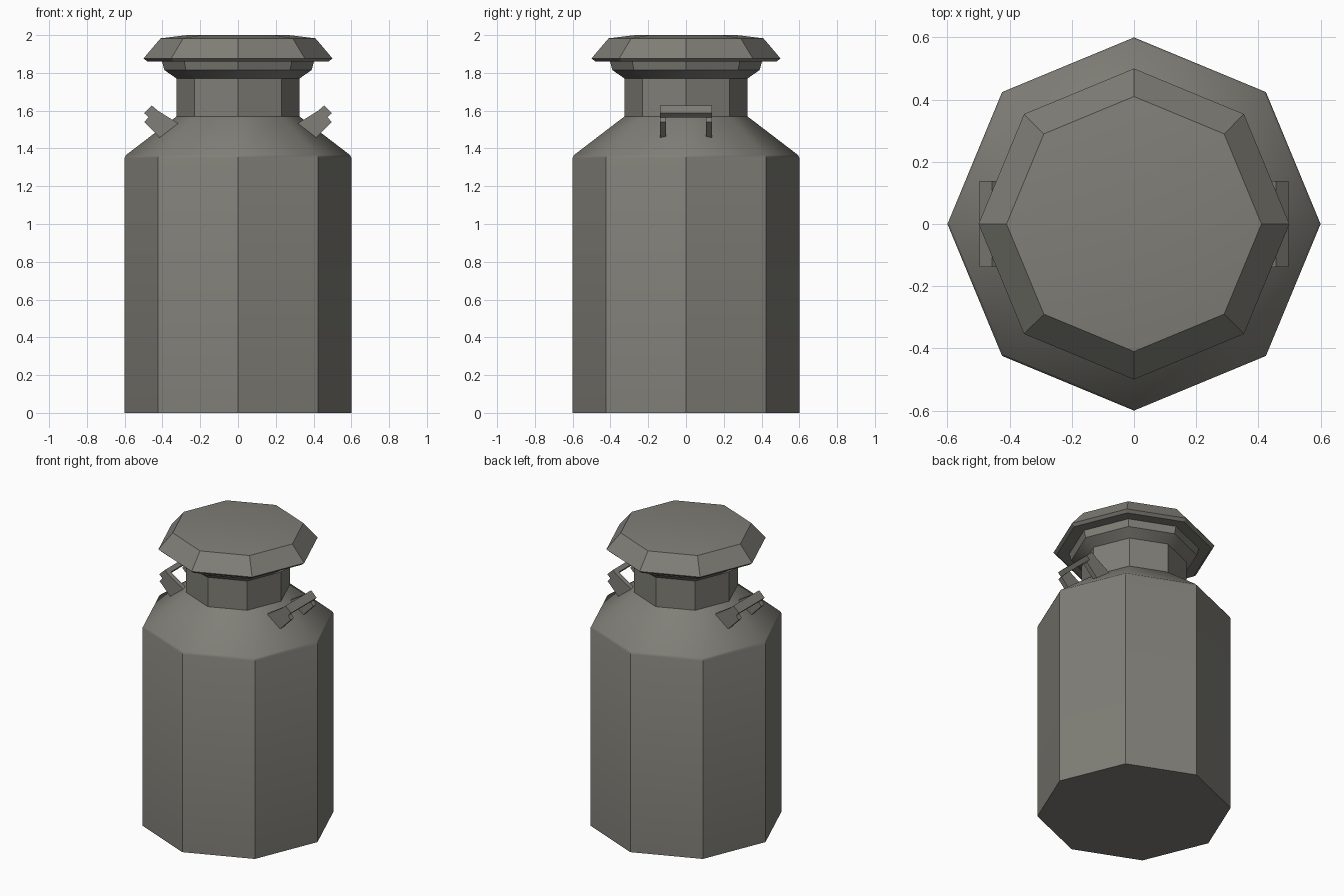
import bpy, bmesh, math

if "Cube" in bpy.data.objects:
    bpy.data.objects.remove(bpy.data.objects["Cube"])

metal = bpy.data.materials.new("dull_grey_metal")
metal.diffuse_color = (0.215, 0.21, 0.185, 1)
metal.use_nodes = True
metal.node_tree.nodes["Principled BSDF"].inputs["Base Color"].default_value = metal.diffuse_color


def finish(name, bm, smooth=None):
    bmesh.ops.recalc_face_normals(bm, faces=bm.faces)
    me = bpy.data.meshes.new(name)
    bm.to_mesh(me)
    bm.free()
    me.materials.append(metal)
    ob = bpy.data.objects.new(name, me)
    bpy.context.collection.objects.link(ob)
    if smooth:
        bpy.ops.object.select_all(action='DESELECT')
        ob.select_set(True)
        bpy.context.view_layer.objects.active = ob
        bpy.ops.object.shade_smooth_by_angle(angle=math.radians(smooth))
    return ob


def octagon_lathe(name, profile, smooth=None):
    """Stack eight-sided rings (radius, height) and cap both ends."""
    bm = bmesh.new()
    rings = [[bm.verts.new((r * math.cos(i * math.pi / 4), r * math.sin(i * math.pi / 4), z))
              for i in range(8)] for r, z in profile]
    for a, b in zip(rings, rings[1:]):
        for i in range(8):
            j = (i + 1) % 8
            bm.faces.new((a[i], a[j], b[j], b[i]))
    bm.faces.new(rings[0])
    bm.faces.new(rings[-1])
    return finish(name, bm, smooth)


def prism(bm, pts, y0, y1, side):
    """Extrude an xz outline along y, mirrored in x by side."""
    a = [bm.verts.new((side * x, y0, z)) for x, z in pts]
    b = [bm.verts.new((side * x, y1, z)) for x, z in pts]
    bm.faces.new(a)
    bm.faces.new(b)
    for i in range(len(pts)):
        j = (i + 1) % len(pts)
        bm.faces.new((a[i], a[j], b[j], b[i]))


# Can body: walls, softened shoulder, neck and flared mouth
octagon_lathe("can_body", [(0.6, 0), (0.6, 1.35), (0.592, 1.366), (0.325, 1.57),
                           (0.325, 1.77), (0.39, 1.815), (0.405, 1.87)], 30)

# Lid: rolled rim, sloping side and slightly domed top
octagon_lathe("lid", [(0.40, 1.862), (0.48, 1.86), (0.50, 1.877),
                      (0.41, 1.983), (0.27, 2.0)], 30)

# Two handles, each a tilted bar on two legs standing on the shoulder
leg = [(0.413, 1.455), (0.495, 1.54), (0.475, 1.565), (0.44, 1.61), (0.312, 1.53)]
bar = [(0.475, 1.565), (0.497, 1.587), (0.456, 1.627), (0.432, 1.607)]
for side, label in ((-1, "left"), (1, "right")):
    bm = bmesh.new()
    for s in (-1, 1):
        prism(bm, leg, s * 0.105, s * 0.138, side)
    prism(bm, bar, -0.138, 0.138, side)
    finish(label + "_handle", bm)
